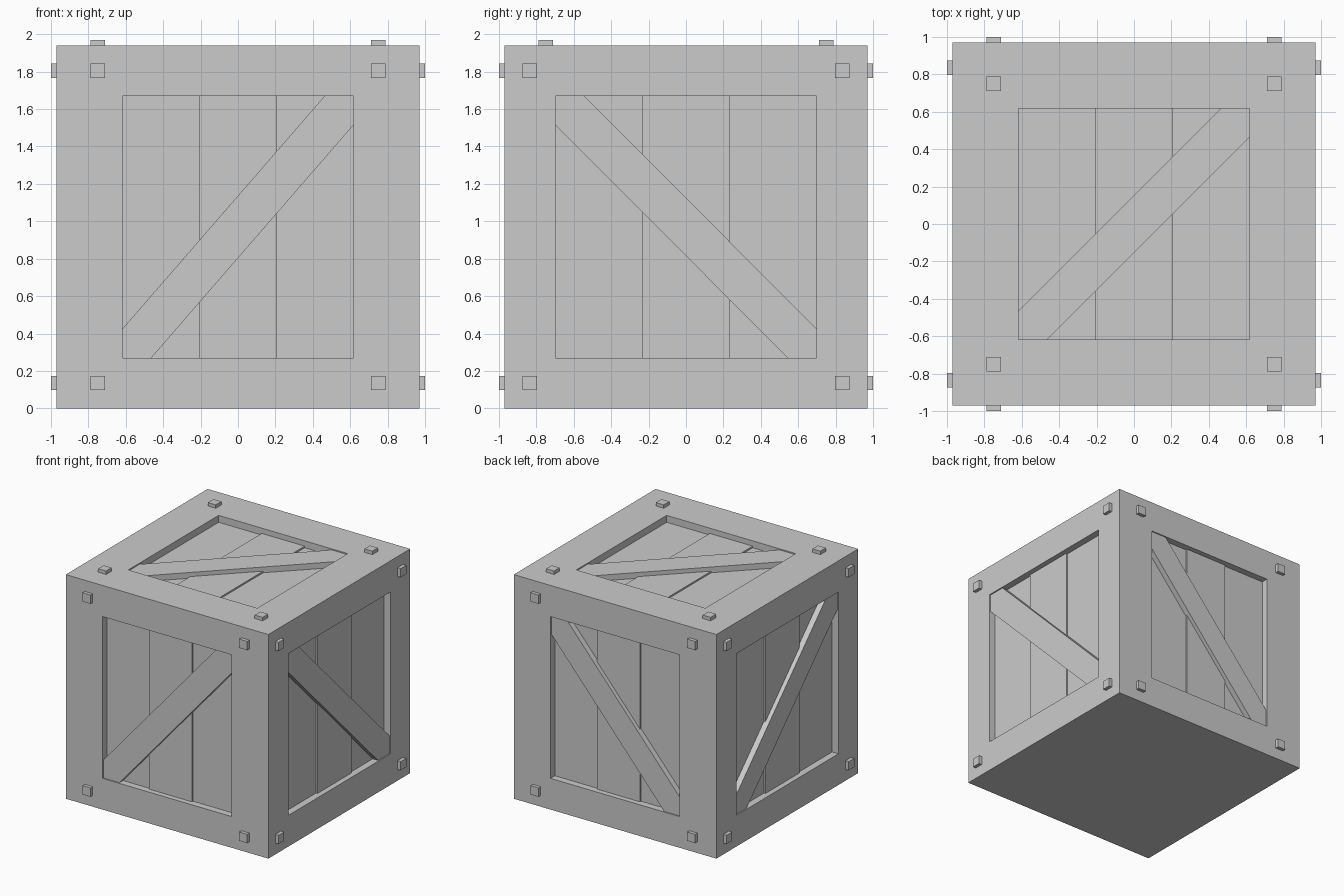
import bpy, bmesh
from mathutils import Vector

if "Cube" in bpy.data.objects:
    bpy.data.objects.remove(bpy.data.objects["Cube"], do_unlink=True)

grey = bpy.data.materials.new("plain grey")
grey.use_nodes = True
GREY = (0.6, 0.6, 0.6, 1)
grey.diffuse_color = GREY
grey.node_tree.nodes["Principled BSDF"].inputs["Base Color"].default_value = GREY

H = 0.97         # half size of the crate
DEPTH = 0.06     # recess depth
BRACE = 0.01     # brace surface below the frame
CENTRE = Vector((0, 0, H))
X, Y, Z = Vector((1, 0, 0)), Vector((0, 1, 0)), Vector((0, 0, 1))

# name, across, up, outward, recess half width, recess half height, bolt u, bolt v, brace slope
SIDES = [
    ("front", X, Z, -Y, 0.618, 0.70, 0.75, 0.835, 1),
    ("back", X, Z, Y, 0.618, 0.70, 0.75, 0.835, 1),
    ("right", Y, Z, -X, 0.698, 0.70, 0.835, 0.835, -1),
    ("left", Y, Z, X, 0.698, 0.70, 0.835, 0.835, -1),
    ("top", X, Y, Z, 0.618, 0.618, 0.75, 0.75, 1),
]


def finish(name, bm):
    bmesh.ops.remove_doubles(bm, verts=bm.verts, dist=0.0005)
    bmesh.ops.recalc_face_normals(bm, faces=bm.faces)
    mesh = bpy.data.meshes.new(name)
    bm.to_mesh(mesh)
    bm.free()
    mesh.materials.append(grey)
    bpy.context.collection.objects.link(bpy.data.objects.new(name, mesh))


def prism(name, side, outline, low, high):
    """Extrude a flat outline outward from one side of the crate."""
    _, u, v, n = side[:4]
    bm = bmesh.new()
    base = [bm.verts.new(CENTRE + u * a + v * b + n * low) for a, b in outline]
    face = bm.faces.new(base)
    grown = bmesh.ops.extrude_face_region(bm, geom=[face])["geom"]
    moved = [g for g in grown if isinstance(g, bmesh.types.BMVert)]
    bmesh.ops.translate(bm, verts=moved, vec=n * (high - low))
    finish(name, bm)


def rect(a, b, w, h):
    return [(a - w, b - h), (a + w, b - h), (a + w, b + h), (a - w, b + h)]


# Crate shell: a frame, recess walls and panel floor on each side, with a plain base
bm = bmesh.new()
for _, u, v, n, w, h, *_ in SIDES:
    rings = [[bm.verts.new(CENTRE + u * a + v * b + n * d) for a, b in rect(0, 0, rw, rh)]
             for rw, rh, d in ((H, H, H), (w, h, H), (w, h, H - DEPTH))]
    for outer, inner in zip(rings, rings[1:]):
        for i in range(4):
            j = (i + 1) % 4
            bm.faces.new((outer[i], outer[j], inner[j], inner[i]))
    bm.faces.new(rings[-1])
bm.faces.new([bm.verts.new((a, b, 0)) for a, b in rect(0, 0, H, H)])
finish("crate_frame", bm)

for side in SIDES:
    name, u, v, n, w, h, bu, bv, slope = side
    # Raised middle plank
    prism(name + "_middle_plank", side, rect(0, 0, w / 3, h), H - DEPTH - 0.01, H - DEPTH + 0.014)
    # Diagonal brace, trimmed to the recess corners
    c = 0.155
    half = [(-w, c - h), (-w, -h), (c - w, -h)]
    outline = half + [(-a, -b) for a, b in half]
    prism(name + "_brace", side, [(a * slope, b) for a, b in outline], H - DEPTH - 0.01, H - BRACE)
    # Corner bolts
    for a in (-bu, bu):
        for b in (-bv, bv):
            prism(name + "_bolt", side, rect(a, b, 0.038, 0.038), H - 0.02, H + 0.03)
